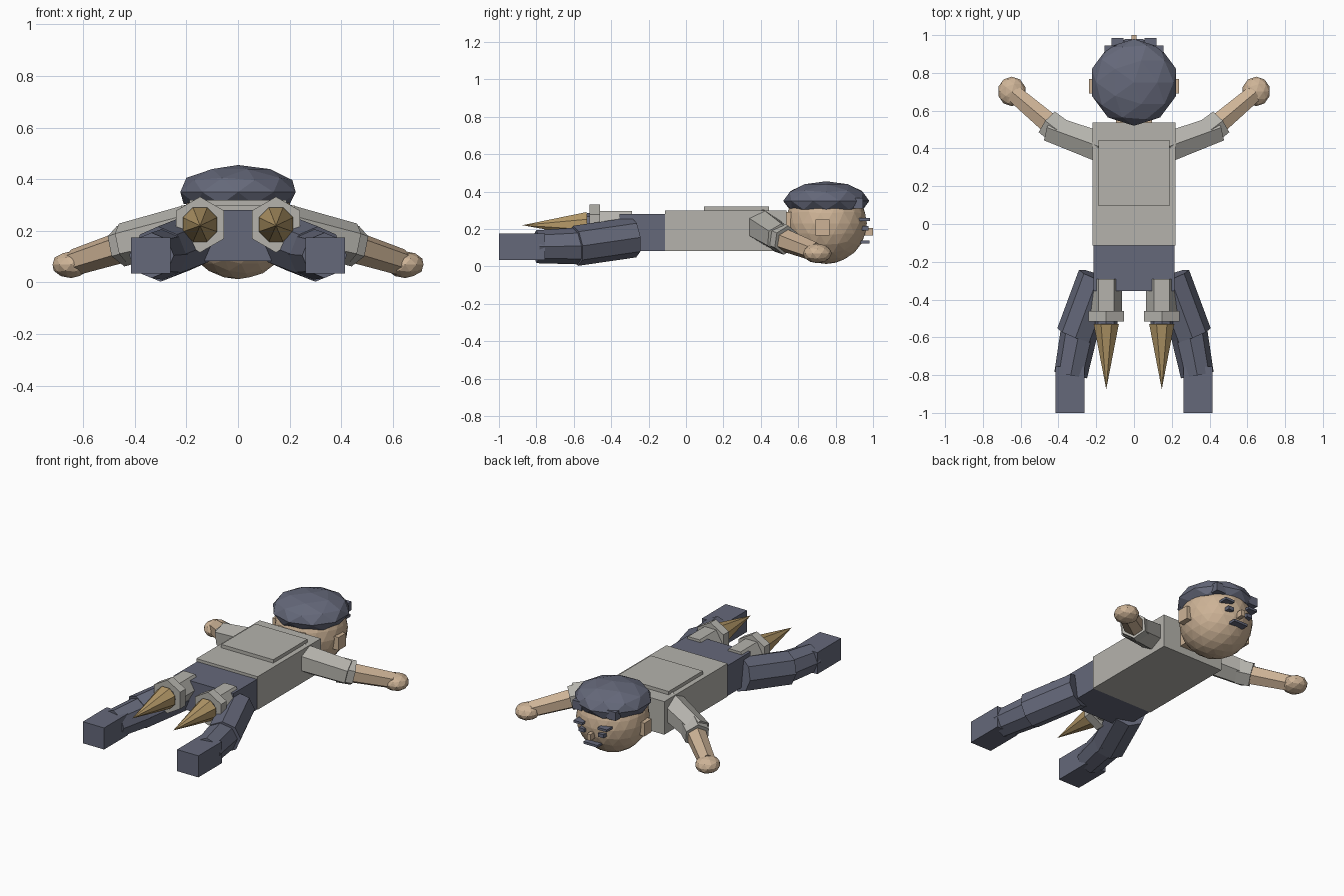
import bpy, bmesh, math
from mathutils import Vector, Matrix

if "Cube" in bpy.data.objects:
    bpy.data.objects.remove(bpy.data.objects["Cube"])


def material(name, color):
    m = bpy.data.materials.new(name)
    m.diffuse_color = (*color, 1)
    m.use_nodes = True
    m.node_tree.nodes["Principled BSDF"].inputs["Base Color"].default_value = m.diffuse_color
    return m


BLUE = material("slate_blue", (0.13, 0.14, 0.195))
GREY = material("warm_grey", (0.46, 0.45, 0.415))
SKIN = material("tan_skin", (0.61, 0.45, 0.305))
GOLD = material("flame_gold", (0.46, 0.32, 0.14))


def finish(name, bm, mat):
    mesh = bpy.data.meshes.new(name)
    bmesh.ops.recalc_face_normals(bm, faces=bm.faces)
    bm.to_mesh(mesh)
    bm.free()
    mesh.materials.append(mat)
    ob = bpy.data.objects.new(name, mesh)
    bpy.context.collection.objects.link(ob)
    return ob


def box(name, mat, x, y, z):
    """Box given by its (min, max) range on each axis."""
    bm = bmesh.new()
    bmesh.ops.create_cube(bm, size=1)
    for v in bm.verts:
        v.co = [r[0] + (c + 0.5) * (r[1] - r[0]) for c, r in zip(v.co, (x, y, z))]
    return finish(name, bm, mat)


def limb(name, mat, a, b, r1, r2, sides=6, turn=0):
    """Faceted cylinder or cone from point a to point b."""
    a, b = Vector(a), Vector(b)
    d = b - a
    bm = bmesh.new()
    bmesh.ops.create_cone(bm, cap_ends=True, segments=sides, radius1=r1,
                          radius2=r2, depth=d.length)
    rot = d.to_track_quat('Z', 'Y').to_matrix().to_4x4()
    bm.transform(Matrix.Translation((a + b) / 2) @ rot @ Matrix.Rotation(turn, 4, 'Z'))
    return finish(name, bm, mat)


def ball(name, mat, center, scale, detail):
    bm = bmesh.new()
    bmesh.ops.create_icosphere(bm, subdivisions=detail, radius=1)
    for v in bm.verts:
        v.co = [c + s * k for c, s, k in zip(center, scale, v.co)]
    return finish(name, bm, mat)


# Torso, back plate, pelvis, neck
box("torso", GREY, (-.22, .22), (-.113, .537), (.083, .298))
box("back_plate", GREY, (-.187, .187), (.095, .445), (.29, .32))
box("pelvis", BLUE, (-.215, .215), (-.355, -.105), (.083, .28))
box("neck", SKIN, (-.095, .095), (.52, .62), (.13, .29))

# Head and flattened hair cap
ball("head", SKIN, (0, .75, .23), (.217, .217, .217), 3)
hair = ball("hair", BLUE, (0, .75, .35), (.235, .23, .105), 2)
for v in hair.data.vertices:
    if v.co.z < .35:
        v.co.z = max(.303, v.co.z)

# Face features
box("nose", SKIN, (-.013, .013), (.94, 1.0), (.165, .205))
box("mouth", BLUE, (-.05, .05), (.925, .98), (.122, .137))

for side, s in (("left", -1), ("right", 1)):
    def rng(a, b):
        return (min(s * a, s * b), max(s * a, s * b))

    def p(x, y, z):
        return (s * x, y, z)

    # Ear, fringe, eye, brow
    box(side + "_ear", SKIN, rng(.19, .238), (.692, .768), (.165, .25))
    box(side + "_fringe", BLUE, rng(.09, .155), (.895, .945), (.31, .365))
    box(side + "_eye", BLUE, rng(.05, .09), (.935, .975), (.192, .215))
    box(side + "_brow", BLUE, rng(.055, .12), (.92, .985), (.243, .258))

    # Arm: sleeve, cuff, forearm, hand
    limb(side + "_sleeve", GREY, p(.17, .405, .215), p(.445, .505, .15), .092, .08)
    limb(side + "_cuff", GREY, p(.39, .485, .16), p(.455, .535, .14), .083, .08)
    limb(side + "_forearm", SKIN, p(.41, .50, .15), p(.635, .69, .078), .064, .052)
    ball(side + "_hand", SKIN, p(.647, .702, .069), (.075, .078, .052), 2)

    # Leg: thigh, shin, foot
    limb(side + "_thigh", BLUE, p(.19, -.28, .155), p(.305, -.59, .11), .108, .108, 8)
    limb(side + "_shin", BLUE, p(.285, -.545, .11), p(.335, -.80, .105), .1, .088, 8)
    box(side + "_foot", BLUE, rng(.262, .415), (-1, -.755), (.035, .175))

    # Thruster: tube, rim, nozzle, flame
    x, z = .147, .224
    limb(side + "_thruster_tube", GREY, p(x, -.29, z), p(x, -.48, z), .083, .083, 6,
         math.pi / 2)
    limb(side + "_thruster_rim", GREY, p(x, -.46, z), p(x, -.517, z), .108, .108, 6, 0)
    limb(side + "_nozzle", BLUE, p(x, -.51, z), p(x, -.53, z), .06, .06, 8)
    limb(side + "_flame", GOLD, p(x, -.53, z), p(x, -.875, .22), .072, 0, 8, math.pi / 8)
